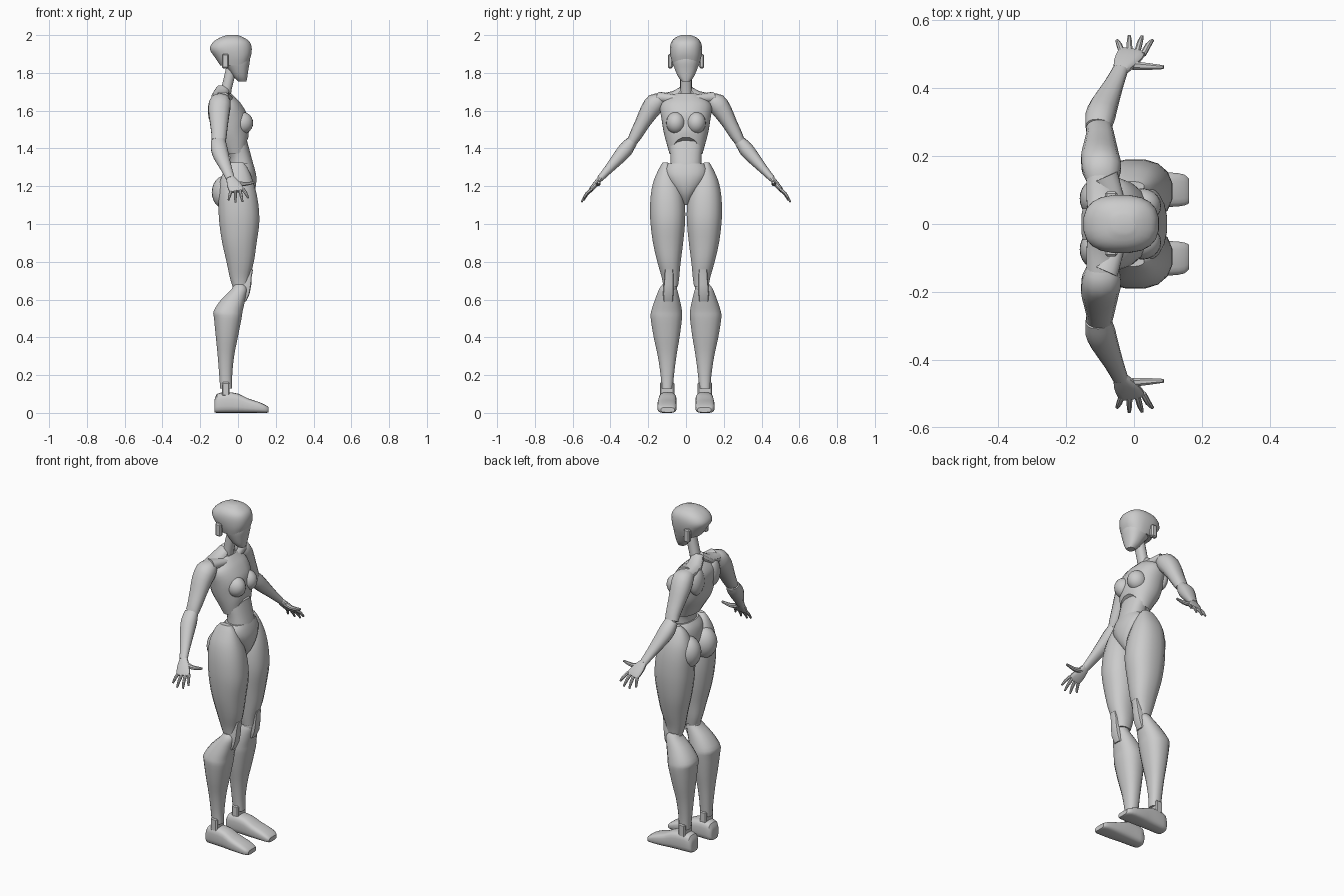
import bpy, bmesh, math
from mathutils import Vector

if "Cube" in bpy.data.objects:
    bpy.data.objects.remove(bpy.data.objects["Cube"])

GREY = (0.6, 0.6, 0.6, 1)
grey = bpy.data.materials.new("plain grey")
grey.use_nodes = True
grey.diffuse_color = GREY
grey.node_tree.nodes["Principled BSDF"].inputs["Base Color"].default_value = GREY
grey.node_tree.nodes["Principled BSDF"].inputs["Roughness"].default_value = 0.6


def finish(name, bm, paired, angle=32):
    """Turn a bmesh into a shaded object, mirrored to the other side if paired."""
    bmesh.ops.recalc_face_normals(bm, faces=bm.faces)
    mesh = bpy.data.meshes.new(name)
    bm.to_mesh(mesh)
    bm.free()
    mesh.materials.append(grey)
    ob = bpy.data.objects.new(name, mesh)
    bpy.context.collection.objects.link(ob)
    bpy.ops.object.select_all(action='DESELECT')
    ob.select_set(True)
    bpy.context.view_layer.objects.active = ob
    bpy.ops.object.shade_smooth_by_angle(angle=math.radians(angle))
    if paired:
        mirror = ob.modifiers.new("other side", 'MIRROR')
        mirror.use_axis = (False, True, False)
    return ob


def refine(rows, steps):
    """Smoothly interpolate between the given sections."""
    out = []
    for i in range(len(rows) - 1):
        p0, p1, p2, p3 = (rows[max(i - 1, 0)], rows[i], rows[i + 1],
                          rows[min(i + 2, len(rows) - 1)])
        for k in range(steps):
            t = k / steps
            out.append([b + t * (c - a) / 2 + t * t * (a - 2.5 * b + 2 * c - d / 2)
                        + t ** 3 * (1.5 * (b - c) + (d - a) / 2)
                        for a, b, c, d in zip(p0, p1, p2, p3)])
    return out + [list(rows[-1])]


def superellipse(n, e):
    for i in range(n):
        a = 2 * math.pi * (i + 0.5) / n
        c, s = math.cos(a), math.sin(a)
        yield math.copysign(abs(c) ** e, c), math.copysign(abs(s) ** e, s)


def skin(name, rings, paired):
    bm = bmesh.new()
    loops = [[bm.verts.new(p) for p in ring] for ring in rings]
    n = len(loops[0])
    for a, b in zip(loops, loops[1:]):
        for i in range(n):
            bm.faces.new((a[i], a[(i + 1) % n], b[(i + 1) % n], b[i]))
    bm.faces.new(loops[0])
    bm.faces.new(loops[-1])
    return finish(name, bm, paired)


def stack(name, rows, paired=False, n=20, e=0.85, steps=3, arch=0):
    """Horizontal sections (z, back, front, inner y, outer y); arch lifts the lowest front edge."""
    rings = []
    z0, z1 = rows[0][0], rows[-1][0]
    for z, x0, x1, y0, y1 in refine(rows, steps):
        lift = arch * (z1 - z) / (z1 - z0)
        rings.append([((x0 + x1) / 2 + c * (x1 - x0) / 2,
                       (y0 + y1) / 2 + s * (y1 - y0) / 2,
                       z + lift * max(c, 0) ** 2)
                      for c, s in superellipse(n, e)])
    return skin(name, rings, paired)


def centred(rows):
    return [(z, x0, x1, -h, h) for z, x0, x1, h in rows]


def limb(name, rows, n=14, e=0.9, steps=2, axis=None, paired=True):
    """Sections (x, y, z, radius across, radius through) swept along a path."""
    rows = refine(rows, steps)
    pts = [Vector(r[:3]) for r in rows]
    rings = []
    for i, r in enumerate(rows):
        t = axis or (pts[min(i + 1, len(pts) - 1)] - pts[max(i - 1, 0)]).normalized()
        ref = Vector((0, 1, 0)) if abs(t.x) > 0.8 else Vector((1, 0, 0))
        u = (ref - t * ref.dot(t)).normalized()
        v = t.cross(u)
        rings.append([pts[i] + u * r[3] * c + v * r[4] * s for c, s in superellipse(n, e)])
    return skin(name, rings, paired)


def ball(name, centre, radii, paired=True):
    bm = bmesh.new()
    bmesh.ops.create_uvsphere(bm, u_segments=20, v_segments=12, radius=1)
    bmesh.ops.scale(bm, vec=radii, verts=bm.verts)
    bmesh.ops.translate(bm, vec=centre, verts=bm.verts)
    return finish(name, bm, paired)


def block(name, centre, size, paired=True):
    bm = bmesh.new()
    bmesh.ops.create_cube(bm, size=1)
    bmesh.ops.scale(bm, vec=size, verts=bm.verts)
    bmesh.ops.translate(bm, vec=centre, verts=bm.verts)
    bmesh.ops.bevel(bm, geom=bm.edges[:], offset=0.006, segments=1, affect='EDGES')
    return finish(name, bm, paired)


# Head and neck
stack("face", centred([(1.755, 0, .045, .022), (1.78, -.025, .05, .042), (1.82, -.055, .056, .06),
                       (1.86, -.09, .063, .073), (1.9, -.11, .062, .076)]))
stack("skull_cap", centred([(1.84, -.095, .062, .07), (1.88, -.122, .072, .081),
                            (1.925, -.15, .073, .086), (1.96, -.135, .06, .08),
                            (1.985, -.1, .03, .06), (2.0, -.06, 0, .025)]), e=.8, arch=.03)
block("ears", (-.067, .083, 1.862), (.036, .026, .075))
limb("neck", [(-.075, 0, 1.64, .034, .034), (-.06, 0, 1.72, .028, .031),
              (-.03, 0, 1.84, .03, .031)], paired=False)

# Torso
stack("rib_cage", centred([(1.37, -.07, .055, .088), (1.42, -.10, .058, .102),
                           (1.48, -.135, .052, .118), (1.55, -.15, .045, .13),
                           (1.62, -.155, .015, .138), (1.66, -.14, -.012, .11),
                           (1.69, -.115, -.035, .06)]), arch=.09)
stack("abdomen", centred([(1.24, -.06, .09, .085), (1.3, -.045, .085, .083), (1.36, -.045, .07, .083),
                          (1.42, -.07, .054, .09), (1.49, -.09, .035, .09)]))
stack("pelvis", centred([(1.10, -.03, .04, .012), (1.15, -.06, .078, .045), (1.2, -.08, .095, .085),
                         (1.25, -.08, .098, .115), (1.29, -.07, .09, .116), (1.32, -.05, .08, .095)]))
ball("breasts", (.024, .054, 1.535), (.056, .051, .058))
ball("buttocks", (-.065, .075, 1.168), (.074, .071, .09))
ball("shoulder_blades", (-.122, .075, 1.6), (.038, .052, .08))
limb("collar_bones", [(-.04, .015, 1.655, .026, .022), (-.06, .08, 1.665, .03, .024),
                      (-.085, .14, 1.67, .04, .03)])
limb("neck_shoulder_muscles", [(-.08, .005, 1.715, .035, .024), (-.095, .06, 1.675, .045, .03),
                               (-.095, .14, 1.66, .045, .03)])

# Arms
limb("upper_arms", [(-.095, .125, 1.662, .045, .03), (-.095, .16, 1.642, .058, .053),
                    (-.1, .195, 1.595, .057, .05), (-.1, .23, 1.535, .049, .04),
                    (-.1, .265, 1.472, .041, .034), (-.103, .283, 1.44, .039, .028)])
ball("elbows", (-.102, .293, 1.425), (.036, .031, .031))
limb("forearms", [(-.105, .286, 1.44, .038, .028), (-.10, .315, 1.4, .044, .039),
                  (-.088, .35, 1.358, .041, .036), (-.06, .41, 1.29, .029, .024),
                  (-.04, .455, 1.24, .023, .017)])

# Hands
limb("palms", [(-.04, .452, 1.244, .021, .014), (-.027, .475, 1.215, .034, .015),
               (-.01, .5, 1.185, .04, .012), (-.005, .511, 1.172, .037, .008)], e=.75)
FINGERS = {"little": (-.034, -.05, .54, 1.127), "ring": (-.013, -.014, .553, 1.115),
           "middle": (.008, .024, .552, 1.118), "index": (.027, .054, .541, 1.138)}
for finger, (bx, tx, ty, tz) in FINGERS.items():
    base, tip = Vector((bx, .5, 1.184)), Vector((tx, ty, tz))
    mid = base.lerp(tip, 0.55) + Vector((0, .004, .003))
    limb(finger + "_fingers", [(*base, .009, .009), (*mid, .0085, .008), (*tip, .005, .005)], n=8)
limb("thumbs", [(-.02, .468, 1.222, .014, .014), (.025, .465, 1.212, .012, .012),
                (.06, .463, 1.215, .009, .009), (.087, .462, 1.22, .006, .006)], n=8)

# Legs
stack("thighs", [(.67, -.03, .055, .042, .12), (.72, -.045, .064, .035, .13),
                 (.8, -.062, .085, .027, .153), (.9, -.085, .1, .014, .176),
                 (1.0, -.1, .114, .004, .189), (1.08, -.105, .112, .003, .192),
                 (1.16, -.105, .1, .012, .187), (1.23, -.095, .08, .035, .172),
                 (1.29, -.07, .055, .065, .145), (1.325, -.04, .03, .095, .125)], True, n=16)
ball("knee_joints", (.012, .086, .665), (.042, .038, .045))
stack("knee_plates", [(.59, 0, .043, .07, .118), (.63, 0, .062, .066, .122), (.68, 0, .071, .066, .118),
                      (.72, .02, .073, .066, .114), (.76, .03, .08, .068, .112)],
      True, n=12, e=.4, steps=1)
stack("shins", [(.13, -.095, -.03, .07, .13), (.2, -.1, -.03, .063, .135), (.3, -.108, -.02, .05, .15),
                (.4, -.118, 0, .033, .172), (.5, -.128, .02, .02, .188), (.54, -.13, .026, .02, .185),
                (.6, -.09, .04, .032, .165), (.655, -.035, .05, .047, .143),
                (.68, -.02, .035, .06, .125)], True, n=16)
block("ankle_brackets", (-.065, .1, .125), (.042, .076, .075))

# Feet
limb("feet", [(-.125, .095, .034, .03, .03), (-.112, .095, .05, .043, .05),
              (-.06, .097, .055, .047, .055), (0, .098, .051, .049, .051),
              (.05, .1, .039, .051, .039), (.11, .101, .029, .051, .029),
              (.148, .1, .02, .046, .02), (.162, .097, .016, .036, .013)],
     n=18, e=.6, axis=Vector((1, 0, 0)))
